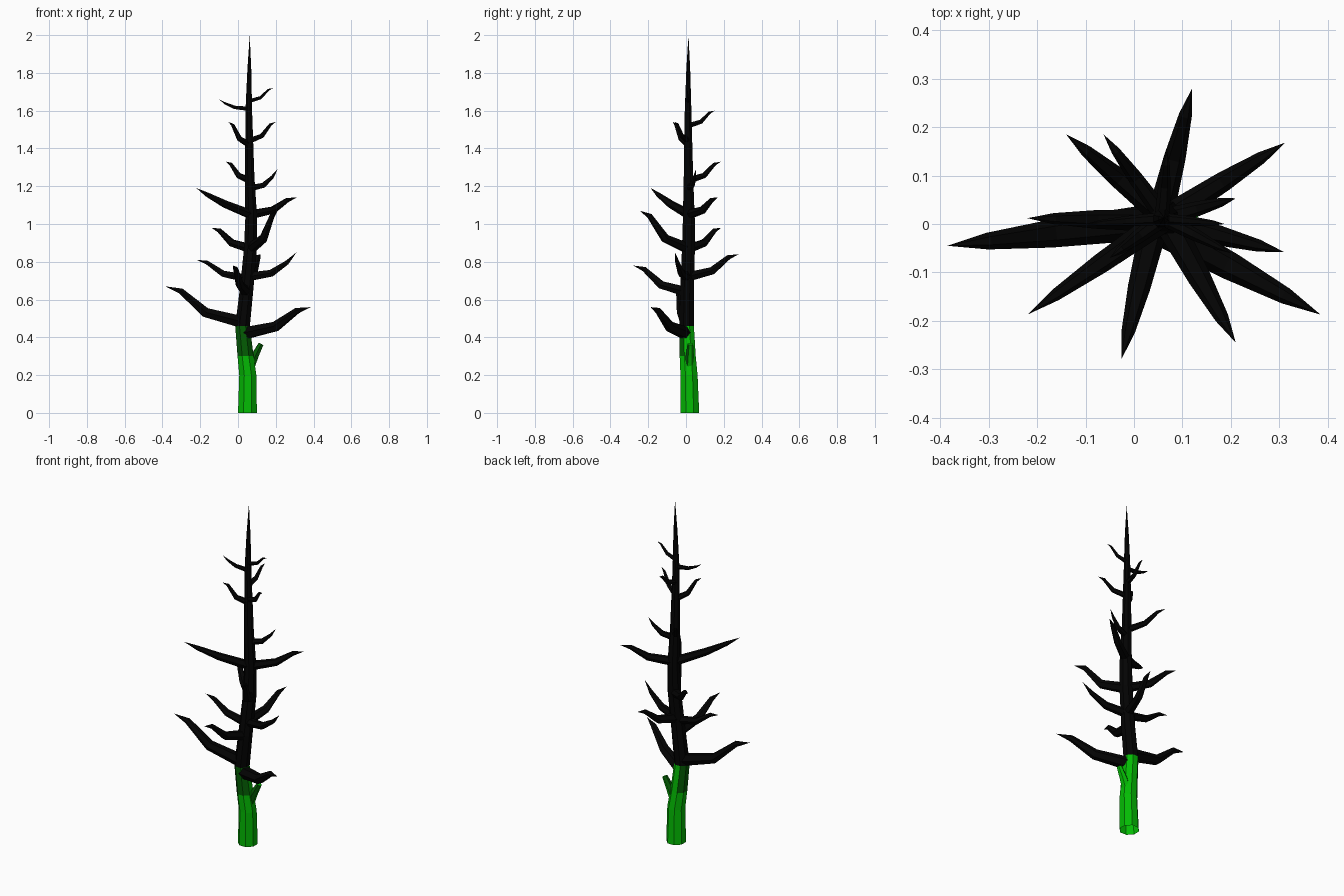
import bpy, bmesh, math
from mathutils import Vector

cube = bpy.data.objects.get("Cube")
if cube:
    bpy.data.objects.remove(cube, do_unlink=True)


def material(name, colour):
    mat = bpy.data.materials.new(name)
    mat.use_nodes = True
    mat.diffuse_color = (*colour, 1)
    mat.node_tree.nodes["Principled BSDF"].inputs["Base Color"].default_value = (*colour, 1)
    return mat


leaf_green = material("bright green", (0.001, 0.5, 0.001))
moss_green = material("dark green", (0.001, 0.11, 0.001))
charcoal = material("charred black", (0.001, 0.001, 0.001))


def tube(name, points, radii, sides, materials, level=False):
    """Faceted tube along a path, open at the root; a zero radius closes it to a point."""
    bm = bmesh.new()
    points = [Vector(p) for p in points]
    rings = []
    for i, (centre, radius) in enumerate(zip(points, radii)):
        if radius == 0:
            rings.append([bm.verts.new(centre)])
            continue
        along = points[min(i + 1, len(points) - 1)] - points[max(i - 1, 0)]
        along = Vector((0, 0, 1)) if level else along.normalized()
        guide = Vector((1, 0, 0)) if level else Vector((0, 0, 1))
        u = (guide - along * guide.dot(along)).normalized()
        v = along.cross(u)
        ring = []
        for k in range(sides):
            angle = math.tau * (k + 0.5) / sides
            ring.append(bm.verts.new(centre + radius * (u * math.cos(angle) + v * math.sin(angle))))
        rings.append(ring)
    for low, high in zip(rings, rings[1:]):
        for k in range(sides):
            n = (k + 1) % sides
            if len(high) == 1:
                bm.faces.new((low[k], low[n], high[0]))
            else:
                bm.faces.new((low[k], low[n], high[n], high[k]))
    if len(rings[-1]) > 1:
        bm.faces.new(rings[-1])
    mesh = bpy.data.meshes.new(name)
    bm.to_mesh(mesh)
    bm.free()
    for mat in materials:
        mesh.materials.append(mat)
    obj = bpy.data.objects.new(name, mesh)
    bpy.context.collection.objects.link(obj)
    return obj


# Trunk: centre x, y, z and radius, from the ground to the tip
trunk_path = [
    (0.05, 0.02, 0, 0.054), (0.052, 0.016, 0.2, 0.049), (0.04, 0.009, 0.3, 0.046),
    (0.024, 0.003, 0.46, 0.042), (0.045, 0.005, 0.65, 0.039), (0.066, 0.013, 0.87, 0.037),
    (0.07, 0.015, 1.03, 0.034), (0.062, 0.013, 1.25, 0.027), (0.057, 0.011, 1.6, 0.019),
    (0.06, 0.012, 1.82, 0.011), (0.062, 0.013, 2, 0)]
trunk = tube("trunk", [p[:3] for p in trunk_path], [p[3] for p in trunk_path], 8,
             [leaf_green, moss_green, charcoal], level=True)

# Living wood low down, a mossy band on one side, charred wood above
for face in trunk.data.polygons:
    if face.center.z > 0.46:
        face.material_index = 2
    elif face.center.z > 0.3 and face.normal.x + face.normal.y < 0.4:
        face.material_index = 1

# Short broken stub, mossy on the same side as the trunk
stub = tube("green_stub", [(0.05, 0.015, 0.2), (0.088, 0.02, 0.3), (0.122, 0.023, 0.365)],
            [0.026, 0.022, 0.015], 6, [leaf_green, moss_green])
for face in stub.data.polygons:
    if face.normal.x + face.normal.y < 0.4:
        face.material_index = 1


def trunk_centre(z):
    for a, b in zip(trunk_path, trunk_path[1:]):
        if z <= b[2]:
            return Vector(a[:3]).lerp(Vector(b[:3]), (z - a[2]) / (b[2] - a[2]))


# Bend styles: rise at the two joints, as a share of the whole rise
HOOK, UPTURN, STRAIGHT = (0.27, 0.87), (0.15, 0.58), (0.4, 0.75)

# Branches: tip x, y, z, root height, thickness, bend
branches = [
    (-0.385, -0.045, 0.67, 0.48, 0.036, HOOK), (0.385, -0.187, 0.56, 0.42, 0.036, HOOK),
    (-0.026, -0.279, 0.78, 0.64, 0.029, HOOK), (-0.22, 0.012, 0.81, 0.71, 0.024, HOOK),
    (0.12, 0.28, 0.84, 0.72, 0.028, HOOK), (0.31, -0.058, 0.85, 0.72, 0.026, UPTURN),
    (-0.14, 0.185, 0.98, 0.87, 0.026, HOOK), (0.21, -0.245, 1.07, 0.87, 0.03, HOOK),
    (-0.22, -0.187, 1.19, 1.05, 0.026, STRAIGHT), (0.312, 0.168, 1.14, 1.05, 0.026, HOOK),
    (0.21, 0.053, 1.29, 1.19, 0.019, UPTURN), (-0.063, 0.185, 1.33, 1.23, 0.019, HOOK),
    (-0.05, -0.07, 1.54, 1.42, 0.018, HOOK), (0.2, -0.06, 1.54, 1.44, 0.016, HOOK),
    (0.068, 0.153, 1.6, 1.52, 0.016, HOOK), (-0.1, 0, 1.66, 1.61, 0.013, UPTURN),
    (0.187, 0, 1.72, 1.65, 0.012, HOOK)]

for number, (x, y, z, root_z, thick, bend) in enumerate(branches, 1):
    root, tip = trunk_centre(root_z), Vector((x, y, z))
    path = [root]
    for share, rise in zip((0.48, 0.8), bend):
        joint = root.lerp(tip, share)
        joint.z = root_z + (z - root_z) * rise
        path.append(joint)
    tube(f"branch_{number}", path + [tip], [thick, thick * 0.8, thick * 0.48, 0], 6, [charcoal])
